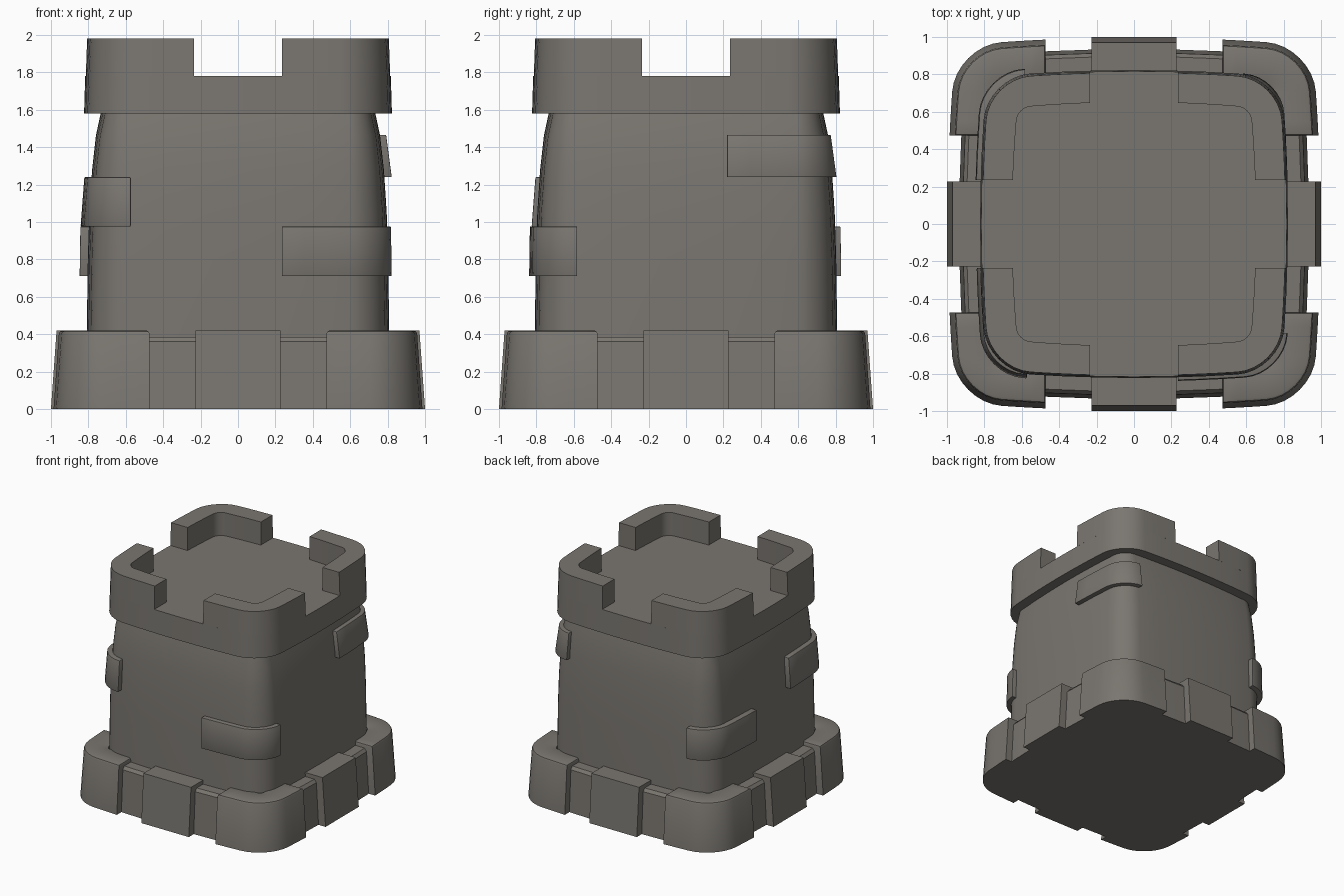
import bpy, bmesh, math

if "Cube" in bpy.data.objects:
    bpy.data.objects.remove(bpy.data.objects["Cube"])

stone = bpy.data.materials.new("warm grey stone")
stone.diffuse_color = (0.195, 0.182, 0.163, 1)
stone.use_nodes = True
stone.node_tree.nodes["Principled BSDF"].inputs["Base Color"].default_value = stone.diffuse_color


def quarter(h, z, c, a, b, q, bow=0.045, n=8):
    """Path round one corner of a bowed rounded square, turned q quarter turns."""
    r = h - c
    pts = [(h, a + (c - a) * i / 3) for i in range(3)]
    for i in range(n + 1):
        t = math.pi / 2 * i / n
        pts.append((c + r * math.cos(t), c + r * math.sin(t)))
    pts += [(b + (c - b) * i / 3, h) for i in (2, 1, 0)]
    out = []
    for x, y in pts:
        x, y = x * (1 - bow * (y / h) ** 2), y * (1 - bow * (x / h) ** 2)
        for _ in range(q):
            x, y = -y, x
        out.append((x, y, z))
    return out


def finish(name, bm, bevel=0, min_z=-1):
    bmesh.ops.recalc_face_normals(bm, faces=bm.faces)
    if bevel:
        edges = [e for e in bm.edges if e.calc_face_angle(0) > 0.7
                 and all(v.co.z > min_z for v in e.verts)]
        bmesh.ops.bevel(bm, geom=edges, offset=bevel, segments=2, profile=0.5,
                        affect='EDGES', clamp_overlap=True)
    me = bpy.data.meshes.new(name)
    bm.to_mesh(me)
    bm.free()
    me.materials.append(stone)
    ob = bpy.data.objects.new(name, me)
    bpy.context.collection.objects.link(ob)
    bpy.ops.object.select_all(action='DESELECT')
    ob.select_set(True)
    bpy.context.view_layer.objects.active = ob
    bpy.ops.object.shade_smooth_by_angle(angle=math.radians(32))
    return ob


def solid(name, levels, c):
    """Closed loft through full rings, levels = (half width, z)."""
    bm = bmesh.new()
    rings = []
    for h, z in levels:
        pts = [p for q in range(4) for p in quarter(h, z, c, 0, 0, q)[:-1]]
        rings.append([bm.verts.new(p) for p in pts])
    n = len(rings[0])
    for lo, hi in zip(rings, rings[1:]):
        for i in range(n):
            j = (i + 1) % n
            bm.faces.new((lo[i], lo[j], hi[j], hi[i]))
    bm.faces.new(rings[0])
    bm.faces.new(rings[-1])
    return finish(name, bm)


def corner_block(name, profile, c, a, b, q, bevel=0, min_z=-1):
    """Closed profile of (half width, z) swept round one corner."""
    bm = bmesh.new()
    rows = [[bm.verts.new(p) for p in quarter(h, z, c, a, b, q)] for h, z in profile]
    k = len(rows)
    for s in range(k):
        r0, r1 = rows[s], rows[(s + 1) % k]
        for i in range(len(r0) - 1):
            bm.faces.new((r0[i], r0[i + 1], r1[i + 1], r1[i]))
    bm.faces.new([r[0] for r in rows])
    bm.faces.new([r[-1] for r in rows])
    return finish(name, bm, bevel, min_z)


# Tower body, foot and crown slab
solid("tower_body", [(0.81, 0.3), (0.803, 0.8), (0.795, 1.05), (0.78, 1.28),
                     (0.76, 1.46), (0.73, 1.6)], 0.62)
solid("base_core", [(0.935, 0), (0.915, 0.36), (0.895, 0.385)], 0.72)
solid("crown_slab", [(0.823, 1.58), (0.817, 1.78)], 0.58)

for q in range(4):
    # Corner battlements
    corner_block("battlement", [(0.817, 1.78), (0.81, 1.98), (0.652, 1.98), (0.652, 1.78)],
                 0.58, 0.245, 0.245, q)
    # Large corner foundation stones
    corner_block("base_corner_stone", [(0.997, 0), (0.968, 0.42), (0.77, 0.42), (0.77, 0)],
                 0.74, 0.495, 0.495, q, 0.018, 0.1)
    # Middle foundation stones
    bm = bmesh.new()
    bmesh.ops.create_cube(bm, size=1)
    for v in bm.verts:
        top = v.co.z > 0
        x = (0.97 if top else 1.0) if v.co.x > 0 else 0.72
        v.co = (x, 0.228 * (1 if v.co.y > 0 else -1), 0.42 if top else 0)
        for _ in range(q):
            v.co.x, v.co.y = -v.co.y, v.co.x
    finish("base_middle_stone", bm)

# Raised bricks wrapping the corners: turn, ends, heights, outer half widths
for q, a, b, z0, z1, h0, h1 in [(3, 0.245, 0.61, 0.71, 0.975, 0.842, 0.838),
                                (0, 0.23, 0.61, 1.24, 1.465, 0.825, 0.795),
                                (1, 0.61, 0.245, 0.71, 0.975, 0.85, 0.846),
                                (2, 0.245, 0.60, 0.975, 1.24, 0.845, 0.825)]:
    corner_block("raised_brick", [(h0, z0), (h1, z1), (0.70, z1), (0.70, z0)],
                 0.62, a, b, q, 0.02)
